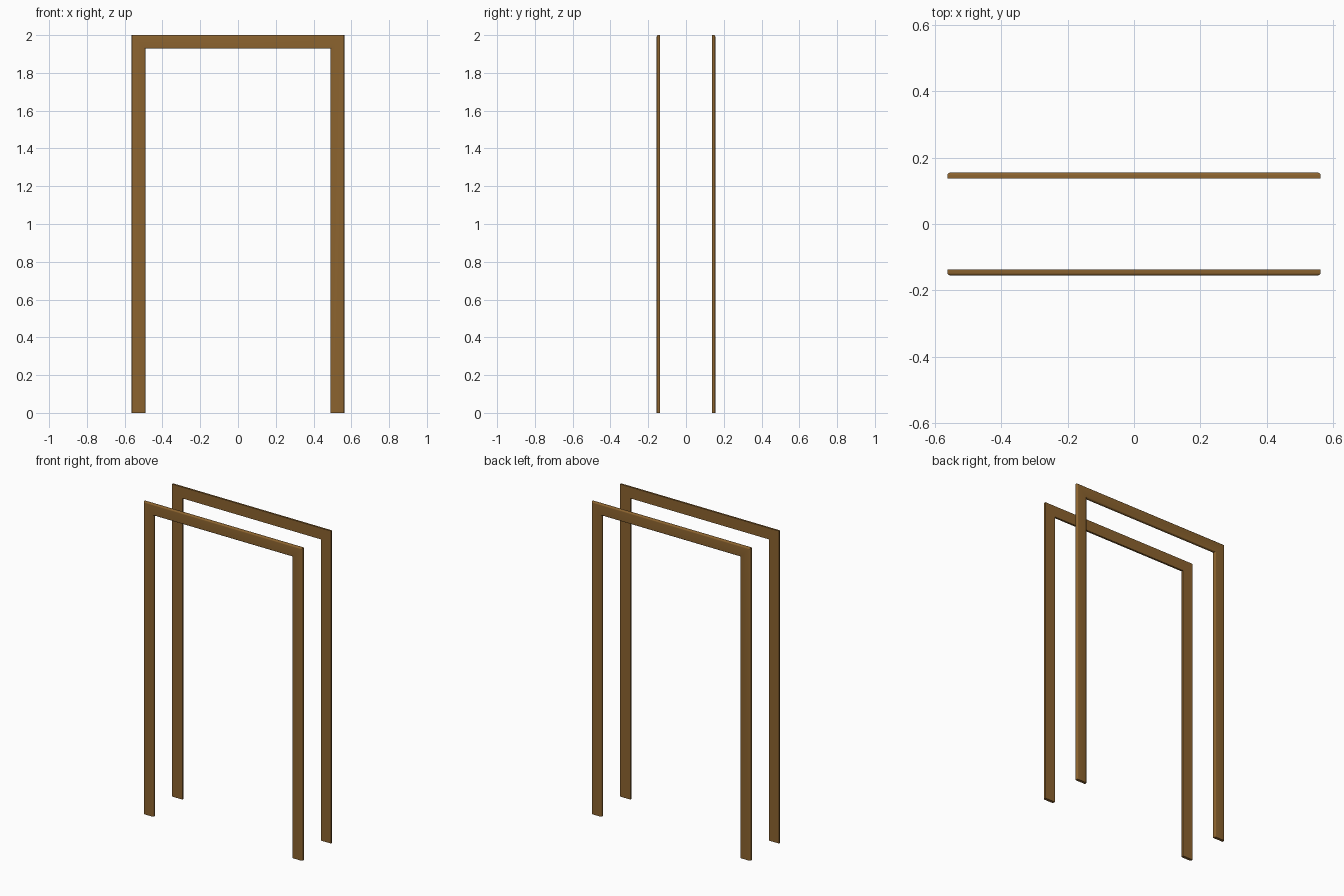
import bpy, bmesh, math

if "Cube" in bpy.data.objects:
    bpy.data.objects.remove(bpy.data.objects["Cube"])

wood = bpy.data.materials.new("brown_wood")
wood.diffuse_color = (0.26, 0.125, 0.028, 1)
wood.use_nodes = True
wood.node_tree.nodes["Principled BSDF"].inputs["Base Color"].default_value = wood.diffuse_color

W, H = 0.5625, 2.0            # outer half width and height
B = 0.072                     # board width
Y0, Y1 = 0.137, 0.155         # wall face and outward face
R = 0.008                     # rounding of the outward edges


def profile():
    """Board section as (inset from outer edge, distance from centre)."""
    pts = [(0, Y0)]
    for cx, start in ((R, 180), (B - R, 90)):
        for i in range(6):
            a = math.radians(start - 18 * i)
            pts.append((cx + R * math.cos(a), Y1 - R + R * math.sin(a)))
    return pts + [(B, Y0)]


def architrave(name, side):
    # sweep the section up one leg, across the head and down, with mitred corners
    bm = bmesh.new()
    rings = []
    for sx, top in ((-1, 0), (-1, 1), (1, 1), (1, 0)):
        rings.append([bm.verts.new((sx * (W - d), side * y, (H - d) * top))
                      for d, y in profile()])
    n = len(rings[0])
    for a, b in zip(rings, rings[1:]):
        for i in range(n):
            j = (i + 1) % n
            bm.faces.new((a[i], a[j], b[j], b[i]))
    bm.faces.new(rings[0])
    bm.faces.new(rings[-1])
    bmesh.ops.recalc_face_normals(bm, faces=bm.faces)
    me = bpy.data.meshes.new(name)
    bm.to_mesh(me)
    bm.free()
    me.materials.append(wood)
    ob = bpy.data.objects.new(name, me)
    bpy.context.collection.objects.link(ob)
    bpy.ops.object.select_all(action='DESELECT')
    ob.select_set(True)
    bpy.context.view_layer.objects.active = ob
    bpy.ops.object.shade_smooth_by_angle(angle=math.radians(30))


architrave("front_door_trim", -1)
architrave("back_door_trim", 1)
